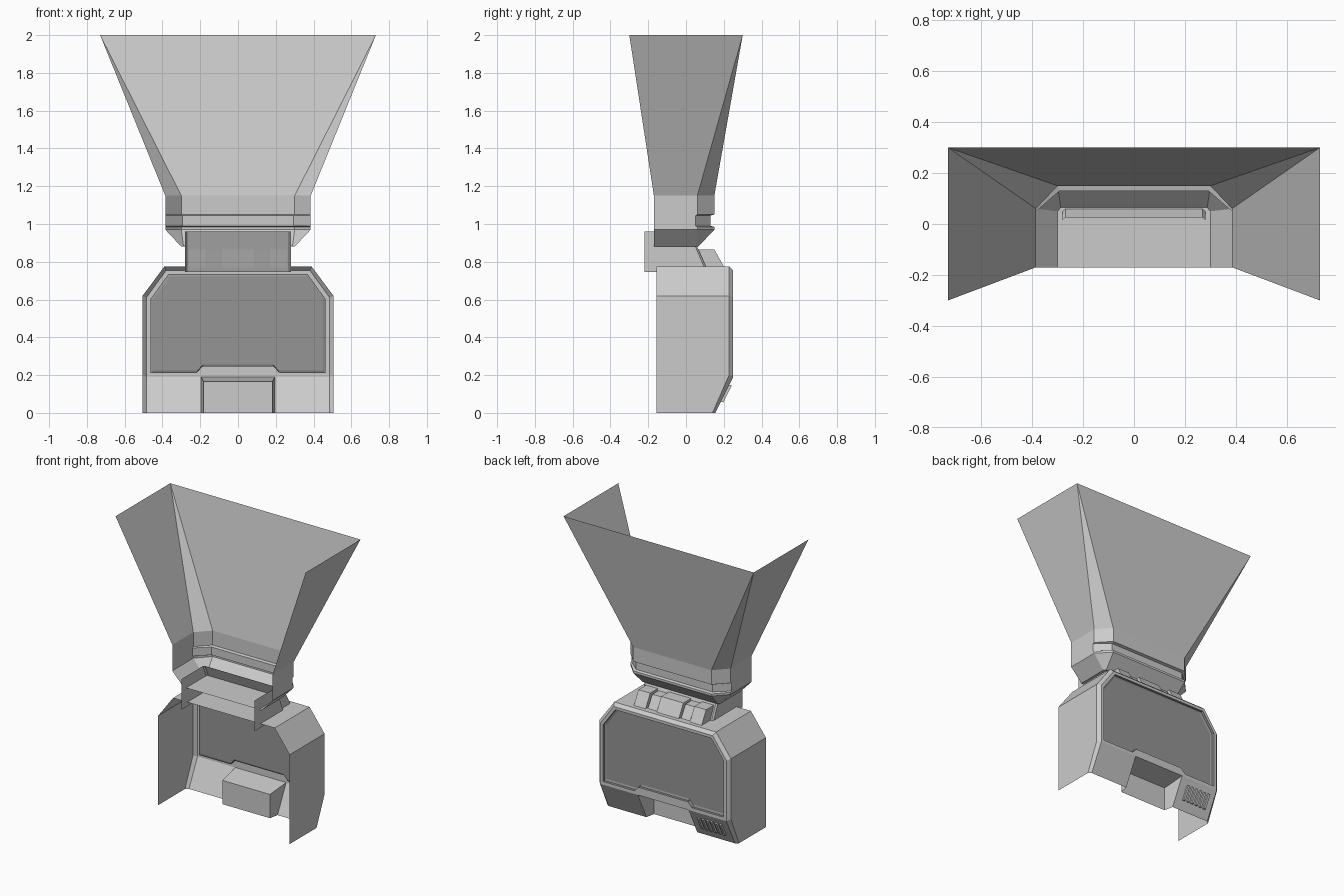
import bpy, bmesh

if "Cube" in bpy.data.objects:
    bpy.data.objects.remove(bpy.data.objects["Cube"])


def make(name, build):
    bm = bmesh.new()
    build(bm)
    bmesh.ops.remove_doubles(bm, verts=bm.verts, dist=0.0005)
    bmesh.ops.recalc_face_normals(bm, faces=bm.faces)
    me = bpy.data.meshes.new(name)
    bm.to_mesh(me)
    bm.free()
    ob = bpy.data.objects.new(name, me)
    bpy.context.collection.objects.link(ob)
    return ob


def mirror(half):
    return half + [(-x, y, z) for x, y, z in reversed(half)]


def loft(name, rings, closed=False, cap=False):
    """Bridge rings of equal length; optionally close them and fill the last."""
    def build(bm):
        rows = [[bm.verts.new(p) for p in r] for r in rings]
        n = len(rows[0])
        for a, b in zip(rows, rows[1:]):
            for i in range(n if closed else n - 1):
                j = (i + 1) % n
                bm.faces.new((a[i], a[j], b[j], b[i]))
        if cap:
            bm.faces.new(rows[-1])
    return make(name, build)


def prism(name, profile, x0, x1):
    """Closed solid from a (y, z) profile extruded along x."""
    def build(bm):
        a = [bm.verts.new((x0, y, z)) for y, z in profile]
        b = [bm.verts.new((x1, y, z)) for y, z in profile]
        bm.faces.new(a)
        bm.faces.new(b)
        for i in range(len(a)):
            j = (i + 1) % len(a)
            bm.faces.new((a[i], a[j], b[j], b[i]))
    return make(name, build)


# Flared hopper with grooved collar, open at the front
def level(pts, z):
    return mirror([(x, y, z) for x, y in pts])


collar = [(.385, -.17), (.385, .06), (.30, .15)]
groove = [(.385, -.17), (.385, .05), (.293, .13)]
foot = [(.30, -.17), (.30, .05), (.288, .065)]
loft("hopper", [level([(.73, -.30), (.73, .30), (.73, .30)], 2.0),
                level(collar, 1.15), level(collar, 1.05),
                level(groove, 1.045), level(groove, .99),
                level(collar, .985), level(collar, .97),
                level(foot, .88)], cap=True)

# Neck: side cheeks and a leaning back wall
loft("neck", [mirror([(.28, -.22, z), (.28, y - .01, z), (.27, y, z)])
              for y, z in ((.025, .96), (.117, .747))])

# Blocks behind the neck
tall = [(.065, .865), (.15, .865), (.203, .77), (.10, .77)]
low = [(.065, .855), (.138, .855), (.19, .77), (.10, .77)]
prism("neck_block_middle", tall, -.085, .085)
for s in (-1, 1):
    prism("neck_block_inner", low, s * .093, s * .162)
    prism("neck_block_outer", tall, s * .17, s * .26)

# Body shell with bevelled rear edge
outer = [(.505, 0), (.505, .20), (.505, .62), (.39, .775)]
front = mirror([(x, -.155, z) for x, z in outer])
rear = mirror([(x, y, z) for (x, z), y in zip(outer, (.14, .228, .228, .228))])
rim = mirror([(.485, .155, 0), (.485, .25, .19), (.485, .25, .61), (.38, .25, .755)])
loft("body_shell", [front, rear, rim])

# Frame round the rear panel, and the recessed panel
frame = mirror([(.19, .25, .19), (.22, .25, .19), (.485, .25, .19),
                (.485, .25, .61), (.38, .25, .755)])
opening = [(.19, .245), (.22, .212), (.462, .212), (.462, .605), (.368, .735)]
inner = [(.183, .257), (.213, .225), (.448, .225), (.448, .60), (.36, .722)]
lip = mirror([(x, .25, z) for x, z in opening])
loft("panel_frame", [frame, lip], closed=True)
panel = loft("rear_panel", [lip, mirror([(x, .233, z) for x, z in opening]),
                            mirror([(x, .228, z) for x, z in inner])],
             closed=True, cap=True)
dark = bpy.data.materials.new("dark_panel")
dark.diffuse_color = (.3, .3, .3, 1)
dark.use_nodes = True
dark.node_tree.nodes["Principled BSDF"].inputs["Base Color"].default_value = dark.diffuse_color
panel.data.materials.append(dark)

# Sloping lower skirt on each side of the central alcove
for s in (-1, 1):
    loft("lower_skirt", [[(s * .485, .25, .19), (s * .485, .155, 0)],
                         [(s * .195, .25, .19), (s * .195, .155, 0)]])
    # Alcove side walls
    loft("alcove_side", [[(s * .195, .25, .19), (s * .195, .155, 0)],
                         [(s * .182, .09, .165), (s * .182, .09, 0)]])

# Alcove ceiling and inner face
loft("alcove", [[(-.195, .25, .19), (.195, .25, .19)],
                [(-.182, .09, .165), (.182, .09, .165)],
                [(-.182, .09, 0), (.182, .09, 0)]])

# Vent slats on one side of the skirt
slat = [(.184, .058), (.198, .056), (.243, .146), (.229, .148)]
for i in range(6):
    x = -.43 + i * .034
    prism("vent_slat", slat, x - .008, x + .008)
